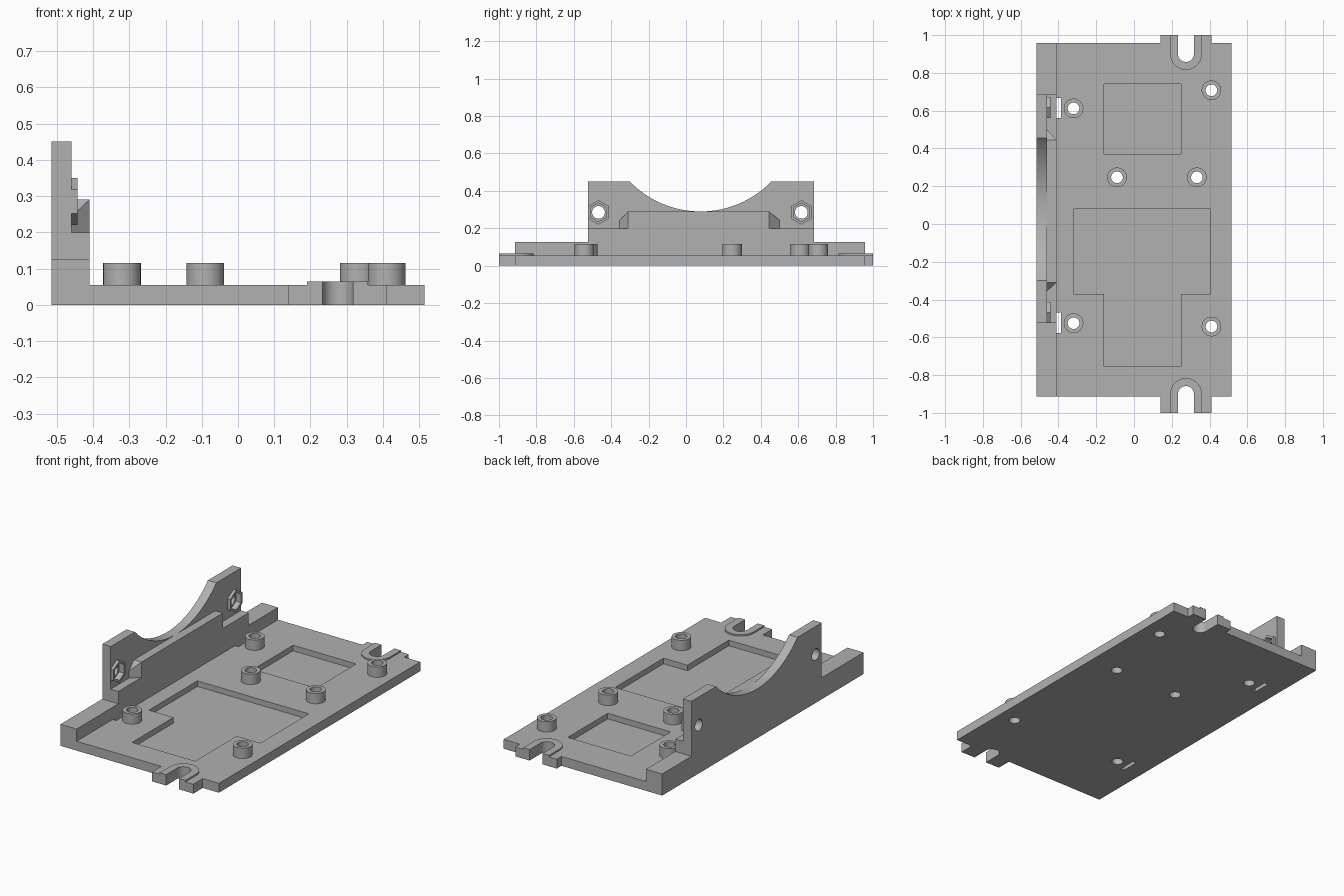
import bpy, bmesh, math
from mathutils import Vector

if "Cube" in bpy.data.objects:
    bpy.data.objects.remove(bpy.data.objects["Cube"])

grey = bpy.data.materials.new("plain grey")
grey.diffuse_color = (0.44, 0.44, 0.44, 1)
grey.use_nodes = True
grey.node_tree.nodes["Principled BSDF"].inputs["Base Color"].default_value = grey.diffuse_color


def make_object(name, bm):
    bmesh.ops.recalc_face_normals(bm, faces=bm.faces[:])
    me = bpy.data.meshes.new(name)
    bm.to_mesh(me)
    bm.free()
    me.materials.append(grey)
    ob = bpy.data.objects.new(name, me)
    bpy.context.collection.objects.link(ob)
    return ob


def prism(name, pts, axis, a, b):
    """Extrude a 2D outline along z (pts are x,y) or along x (pts are y,z)."""
    bm = bmesh.new()
    place = (lambda p: (p[0], p[1], a)) if axis == 'z' else (lambda p: (a, p[0], p[1]))
    f = bm.faces.new([bm.verts.new(place(p)) for p in pts])
    ext = bmesh.ops.extrude_face_region(bm, geom=[f])
    d = Vector((0, 0, b - a)) if axis == 'z' else Vector((b - a, 0, 0))
    bmesh.ops.translate(bm, vec=d, verts=[v for v in ext['geom'] if isinstance(v, bmesh.types.BMVert)])
    return make_object(name, bm)


def ring(c, r, n, start=0.0):
    return [(c[0] + r * math.cos(start + 2 * math.pi * i / n),
             c[1] + r * math.sin(start + 2 * math.pi * i / n)) for i in range(n)]


def rect(x0, x1, y0, y1):
    return [(x0, y0), (x1, y0), (x1, y1), (x0, y1)]


def u_shape(r, s, end):
    """Round-ended slot outline, open towards y = s * end."""
    arc = [(0.275 + r * math.cos(math.pi * i / 24), s * (0.90 - r * math.sin(math.pi * i / 24)))
           for i in range(25)]
    return [(0.275 + r, s * end)] + arc + [(0.275 - r, s * end)]


def boolean(ob, tools, op='DIFFERENCE'):
    bpy.context.view_layer.objects.active = ob
    for t in tools:
        m = ob.modifiers.new("bool", 'BOOLEAN')
        m.operation, m.solver, m.object = op, 'EXACT', t
        bpy.ops.object.modifier_apply(modifier=m.name)
        bpy.data.objects.remove(t)


# Base plate with a mounting tab at each end
plate = prism("base_plate", [
    (-0.415, -0.913), (0.14, -0.913), (0.14, -1), (0.41, -1), (0.41, -0.913), (0.515, -0.913),
    (0.515, 0.957), (0.41, 0.957), (0.41, 1), (0.14, 1), (0.14, 0.957), (-0.415, 0.957)], 'z', 0, 0.055)

# Shallow pockets, cable slits and open tab slots
cuts = [prism("pocket", rect(-0.16, 0.25, 0.37, 0.74), 'z', 0.022, 0.1),
        prism("pocket", [(-0.32, -0.37), (-0.16, -0.37), (-0.16, -0.755), (0.25, -0.755),
                         (0.25, -0.37), (0.405, -0.37), (0.405, 0.08), (-0.32, 0.08)], 'z', 0.022, 0.1)]
for y0 in (0.56, -0.577):
    cuts.append(prism("slit", rect(-0.43, -0.387, y0, y0 + 0.108), 'z', -0.1, 0.1))
for s in (1, -1):
    cuts.append(prism("slot", u_shape(0.042, s, 1.1), 'z', -0.1, 0.1))

# Screw standoffs, bored through the plate
posts = [(-0.32, 0.612), (-0.32, -0.525), (0.41, 0.708), (0.41, -0.543), (-0.09, 0.247), (0.333, 0.247)]
smooth = [plate]
for p in posts:
    cuts.append(prism("bore", ring(p, 0.031, 32), 'z', -0.1, 0.2))
    post = prism("standoff", ring(p, 0.052, 32), 'z', 0.055, 0.116)
    boolean(post, [prism("bore", ring(p, 0.031, 32), 'z', 0, 0.2)])
    smooth.append(post)
boolean(plate, cuts)

# Raised U-shaped washers round the tab slots
for s in (1, -1):
    w = prism("slot_washer", u_shape(0.084, s, 1.0), 'z', 0.055, 0.064)
    boolean(w, [prism("slot", u_shape(0.042, s, 1.1), 'z', 0, 0.2)])
    smooth.append(w)

# Side rail with a raised step
rail = prism("side_rail", [(-0.913, 0), (0.957, 0), (0.957, 0.127), (0.685, 0.127), (0.685, 0.2),
                           (-0.525, 0.2), (-0.525, 0.127), (-0.913, 0.127)], 'x', -0.515, -0.41)

# Thin upright with a cradle arc in its top edge
R, cy, cz = 0.527, 0.078, 0.817
half = math.asin(0.378 / R)
arc = [(cy + R * math.sin(half * (1 - i / 16)), cz - R * math.cos(half * (1 - i / 16))) for i in range(33)]
upright = prism("cradle_upright", [(-0.525, 0.2), (0.685, 0.2), (0.685, 0.45)] + arc + [(-0.525, 0.45)],
                'x', -0.515, -0.46)

# Thick middle block with clipped corners
bm = bmesh.new()
for top, side in ((-0.31, -0.355), (0.445, 0.5)):
    for co in ((-0.46, top, 0.29), (-0.41, top, 0.29), (-0.41, top, 0.2),
               (-0.46, side, 0.2), (-0.46, side, 0.243)):
        bm.verts.new(co)
bmesh.ops.convex_hull(bm, input=bm.verts[:])
bmesh.ops.dissolve_limit(bm, angle_limit=0.01, verts=bm.verts[:], edges=bm.edges[:])
make_object("stiffening_block", bm)

# Hexagonal nut seats and bolt holes in the upright
for y in (-0.468, 0.617):
    c = (y, 0.285)
    seat = prism("nut_seat", ring(c, 0.065, 6, math.pi / 6), 'x', -0.46, -0.443)
    boolean(seat, [prism("nut_pocket", ring(c, 0.050, 6, math.pi / 6), 'x', -0.5, -0.4)])
    boolean(upright, [prism("nut_pocket", ring(c, 0.050, 6, math.pi / 6), 'x', -0.475, -0.4),
                      prism("bolt_hole", ring(c, 0.034, 32), 'x', -0.6, -0.4)])
smooth.append(upright)

# Smooth the round walls, keep corners sharp
for ob in smooth:
    bpy.ops.object.select_all(action='DESELECT')
    ob.select_set(True)
    bpy.context.view_layer.objects.active = ob
    bpy.ops.object.shade_smooth_by_angle(angle=math.radians(30))
